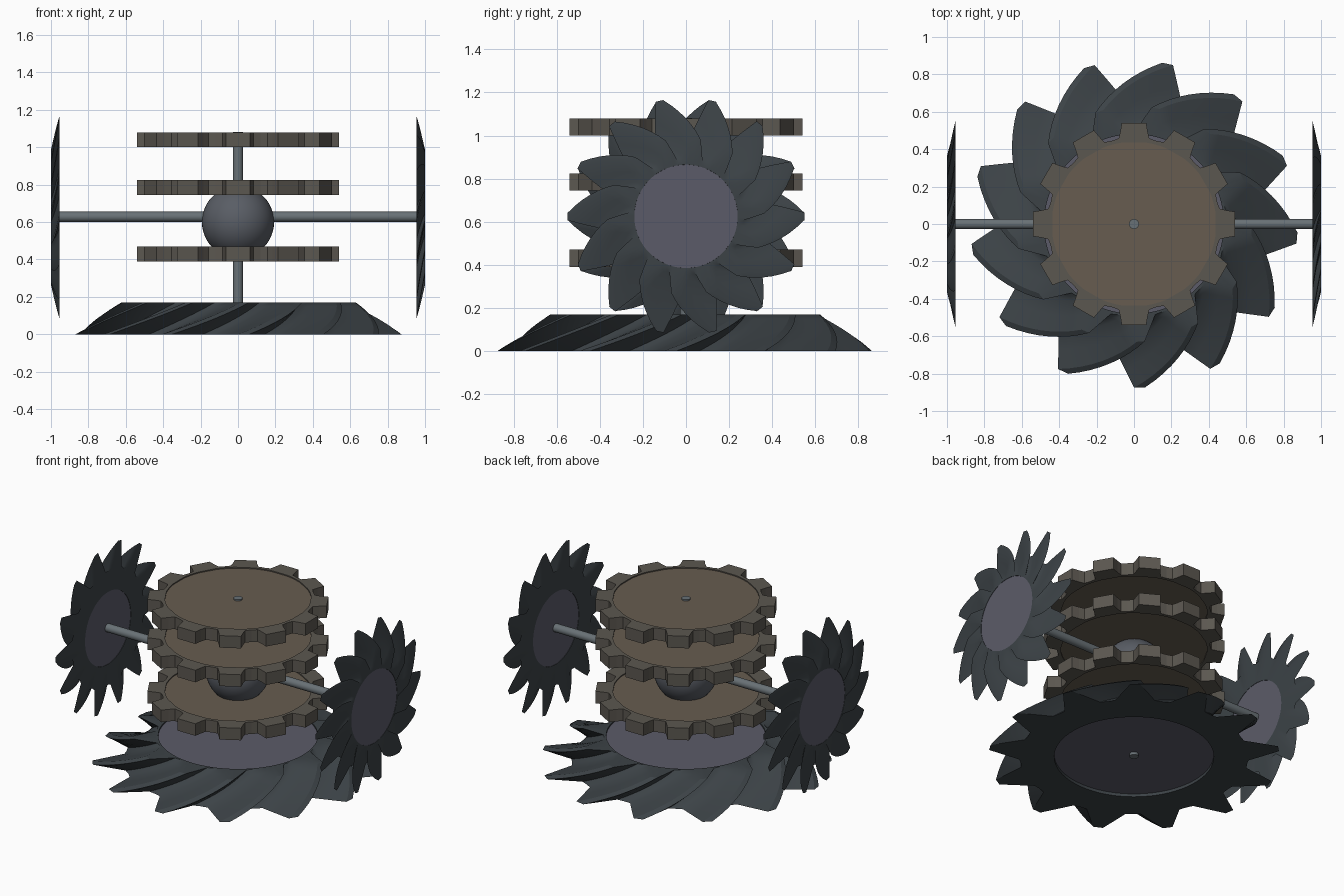
import bpy, bmesh
from math import pi, sin, cos, radians

if "Cube" in bpy.data.objects:
    bpy.data.objects.remove(bpy.data.objects["Cube"])


def material(name, rgb):
    m = bpy.data.materials.new(name)
    m.diffuse_color = (*rgb, 1)
    m.use_nodes = True
    m.node_tree.nodes["Principled BSDF"].inputs["Base Color"].default_value = m.diffuse_color
    return m


TOOTH = material("dark_slate", (0.045, 0.055, 0.062))
HUB = material("violet_grey", (0.105, 0.105, 0.14))
RING = material("taupe_metal", (0.105, 0.095, 0.08))
PLATE = material("brown_plate", (0.135, 0.108, 0.08))
STEEL = material("steel", (0.14, 0.165, 0.18))
BALL = material("ball_grey", (0.10, 0.11, 0.13))


def smooth(ob):
    bpy.context.view_layer.objects.active = ob
    for o in bpy.context.selected_objects:
        o.select_set(False)
    ob.select_set(True)
    bpy.ops.object.shade_smooth_by_angle(angle=radians(30))


def gear_ring(name, mat, teeth, profile, hole, height, loc, rot=(0, 0, 0),
              phase=0, top_scale=1, twist=0, levels=1):
    """Toothed ring; profile is (fraction of pitch, radius) for one tooth."""
    bm = bmesh.new()
    pitch = 2 * pi / teeth
    outer, inner = [], []
    for k in range(levels + 1):
        u = k / levels
        s = 1 + (top_scale - 1) * u
        o, i = [], []
        for t in range(teeth):
            for f, r in profile:
                a = phase + (t + f) * pitch + twist * u
                o.append(bm.verts.new((r * s * cos(a), r * s * sin(a), height * u)))
                i.append(bm.verts.new((hole * cos(a), hole * sin(a), height * u)))
        outer.append(o)
        inner.append(i)
    n = len(outer[0])
    for j in range(n):
        m = (j + 1) % n
        for k in range(levels):
            bm.faces.new((outer[k][j], outer[k][m], outer[k + 1][m], outer[k + 1][j]))
            bm.faces.new((inner[k][m], inner[k][j], inner[k + 1][j], inner[k + 1][m]))
        bm.faces.new((outer[-1][j], outer[-1][m], inner[-1][m], inner[-1][j]))
        bm.faces.new((outer[0][m], outer[0][j], inner[0][j], inner[0][m]))
    bmesh.ops.recalc_face_normals(bm, faces=bm.faces)
    me = bpy.data.meshes.new(name)
    bm.to_mesh(me)
    bm.free()
    me.materials.append(mat)
    ob = bpy.data.objects.new(name, me)
    bpy.context.collection.objects.link(ob)
    ob.location, ob.rotation_euler = loc, rot
    if levels > 1:
        smooth(ob)
    return ob


def cylinder(name, mat, r, depth, loc, rot=(0, 0, 0), sides=64):
    bpy.ops.mesh.primitive_cylinder_add(vertices=sides, radius=r, depth=depth,
                                        location=loc, rotation=rot)
    ob = bpy.context.object
    ob.name = name
    ob.data.materials.append(mat)
    smooth(ob)
    return ob


# Conical base with swirling teeth and its hub plate
base_tooth = [(-0.5, 0.685), (-0.36, 0.69), (-0.2, 0.78), (-0.07, 0.875),
              (0.07, 0.875), (0.2, 0.78), (0.36, 0.69)]
gear_ring("base_gear", TOOTH, 13, base_tooth, 0.48, 0.17, (0, 0, 0),
          phase=radians(-88), top_scale=0.72, twist=radians(29), levels=8)
cylinder("base_hub", HUB, 0.482, 0.14, (0, 0, 0.09))

# Three stacked flat gears
gear_tooth = [(-0.5, 0.46), (-0.34, 0.465), (-0.28, 0.50), (-0.23, 0.545),
              (0.23, 0.545), (0.28, 0.50), (0.34, 0.465)]
for label, z in (("lower", 0.39), ("middle", 0.745), ("upper", 1.0)):
    gear_ring(label + "_gear", RING, 12, gear_tooth, 0.44, 0.08, (0, 0, z))
    cylinder(label + "_plate", PLATE, 0.442, 0.066, (0, 0, z + 0.04))

# Side wheels, narrow face outward
wheel_tooth = [(-0.5, 0.375), (-0.34, 0.385), (-0.2, 0.46), (-0.07, 0.55),
               (0.07, 0.55), (0.2, 0.46), (0.34, 0.385)]
for label, s in (("left", -1), ("right", 1)):
    turn = (0, s * pi / 2, 0)
    gear_ring(label + "_wheel", TOOTH, 14, wheel_tooth, 0.24, 0.045,
              (s * 0.955, 0, 0.625), turn, phase=radians(13),
              top_scale=0.66, twist=radians(-22), levels=6)
    cylinder(label + "_wheel_hub", HUB, 0.242, 0.041, (s * 0.9775, 0, 0.625), turn)

# Shaft, axle and central ball
cylinder("shaft", STEEL, 0.027, 1.08, (0, 0, 0.542), sides=32)
cylinder("axle", STEEL, 0.027, 1.98, (0, 0, 0.628), (0, pi / 2, 0), sides=32)
bpy.ops.mesh.primitive_uv_sphere_add(segments=48, ring_count=24, radius=0.193,
                                     location=(0, 0, 0.6))
ball = bpy.context.object
ball.name = "centre_ball"
ball.data.materials.append(BALL)
smooth(ball)
